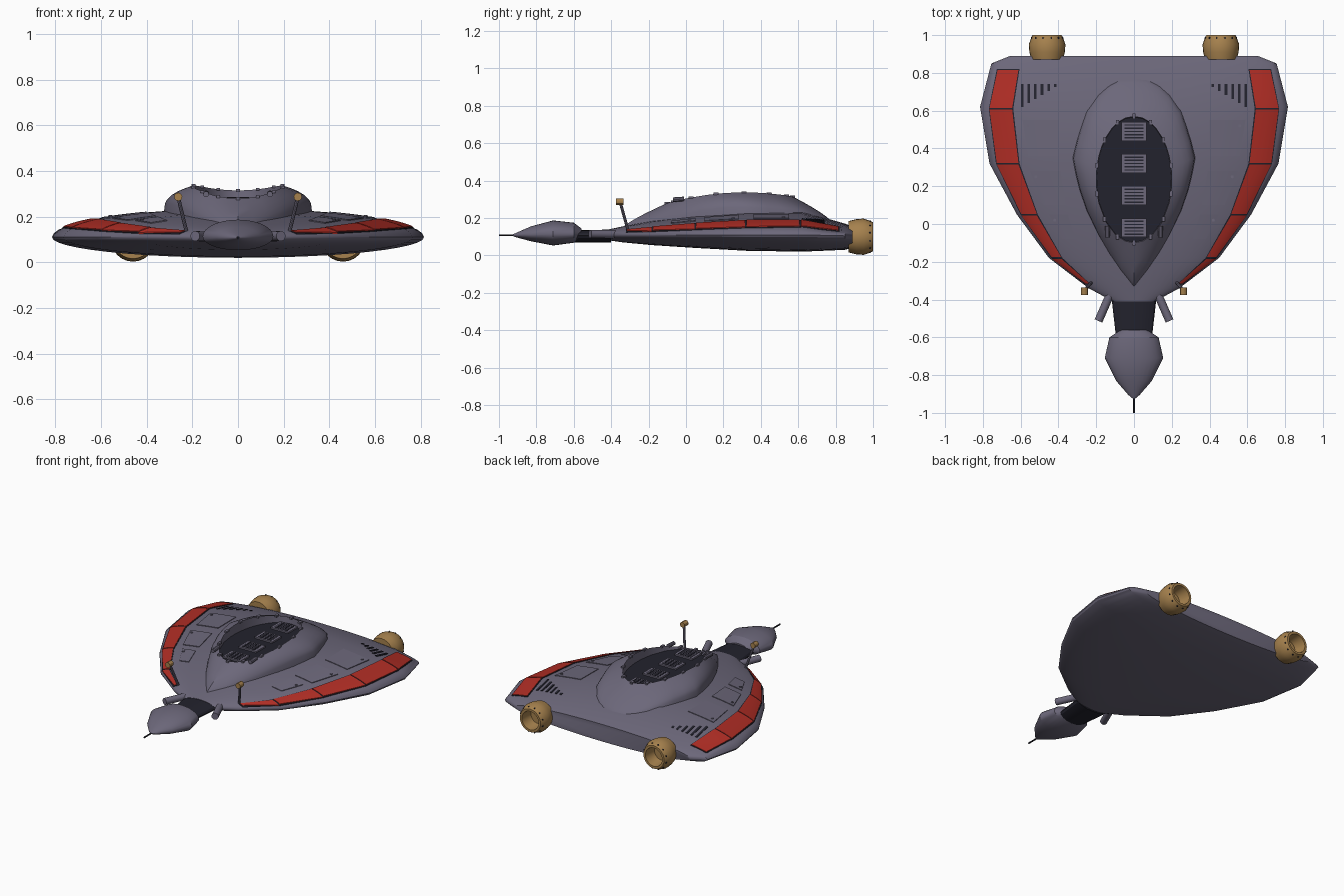
import bpy, bmesh, math
from mathutils import Vector

if "Cube" in bpy.data.objects:
    bpy.data.objects.remove(bpy.data.objects["Cube"])


def material(name, rgb):
    m = bpy.data.materials.new(name)
    m.diffuse_color = (*rgb, 1)
    m.use_nodes = True
    m.node_tree.nodes["Principled BSDF"].inputs["Base Color"].default_value = m.diffuse_color
    return m


GREY = material("hull grey", (0.150, 0.137, 0.195))
DARK = material("dark recess", (0.016, 0.016, 0.026))
RED = material("stripe red", (0.43, 0.026, 0.018))
GOLD = material("engine gold", (0.38, 0.22, 0.075))


def finish(name, bm, *mats):
    bmesh.ops.recalc_face_normals(bm, faces=bm.faces)
    me = bpy.data.meshes.new(name)
    bm.to_mesh(me)
    bm.free()
    for m in mats:
        me.materials.append(m)
    ob = bpy.data.objects.new(name, me)
    bpy.context.collection.objects.link(ob)
    return ob


def loft(name, rings, *mats, caps=True, end_mat=0):
    """Skin a list of closed rings that have equal point counts."""
    bm = bmesh.new()
    vs = [[bm.verts.new(p) for p in r] for r in rings]
    n = len(vs[0])
    for a, b in zip(vs, vs[1:]):
        for i in range(n):
            bm.faces.new((a[i], a[(i + 1) % n], b[(i + 1) % n], b[i]))
    if caps:
        bm.faces.new(vs[0])
        bm.faces.new(vs[-1]).material_index = end_mat
    return finish(name, bm, *mats)


def box(name, center, size, mat):
    bm = bmesh.new()
    bmesh.ops.create_cube(bm, size=1)
    for v in bm.verts:
        v.co = Vector(center) + Vector([v.co[i] * size[i] for i in range(3)])
    return finish(name, bm, mat)


def rod(name, a, b, r, mat, sides=12):
    a, b = Vector(a), Vector(b)
    q = (b - a).to_track_quat('Z', 'Y')
    circle = [q @ Vector((r * math.cos(k * math.tau / sides), r * math.sin(k * math.tau / sides), 0))
              for k in range(sides)]
    return loft(name, [[e + c for c in circle] for e in (a, b)], mat)


def section(y, w, top, bottom, edge, n=48):
    """Lens-shaped cross-section at y."""
    ring = []
    for i in range(n):
        a = math.tau * i / n
        s = math.sin(a)
        ring.append((w * math.cos(a), y, edge + s * ((top - edge) if s > 0 else (edge - bottom))))
    return ring


# Hull: y, half width, top, bottom, edge height
HULL = [(-0.41, 0.11, 0.14, 0.08, 0.11), (-0.34, 0.24, 0.155, 0.07, 0.11),
        (-0.18, 0.45, 0.185, 0.055, 0.11), (0.05, 0.62, 0.215, 0.04, 0.11),
        (0.32, 0.765, 0.235, 0.025, 0.11), (0.62, 0.815, 0.235, 0.02, 0.11),
        (0.85, 0.755, 0.17, 0.03, 0.105), (0.89, 0.655, 0.155, 0.04, 0.10)]
loft("hull", [section(*s) for s in HULL], GREY)


def hull_z(x, y):
    for a, b in zip(HULL, HULL[1:]):
        if y <= b[0]:
            break
    t = (y - a[0]) / (b[0] - a[0])
    w, top, edge = (a[k] + t * (b[k] - a[k]) for k in (1, 2, 4))
    return edge + (top - edge) * math.sqrt(max(0, 1 - (x / w) ** 2))


def plate(name, side, near, far, height, mat, n=6):
    """Thin plate draped on the hull; near and far are (y, inner x, outer x)."""
    bm = bmesh.new()
    rows = []
    for i in range(n + 1):
        y, x0, x1 = (p + (q - p) * i / n for p, q in zip(near, far))
        xs = [x0 + (x1 - x0) * j / n for j in range(n + 1)]
        rows.append([bm.verts.new((side * x, y, hull_z(x, y) + height)) for x in xs])
    for a, b in zip(rows, rows[1:]):
        for j in range(n):
            bm.faces.new((a[j], a[j + 1], b[j + 1], b[j]))
    bmesh.ops.recalc_face_normals(bm, faces=bm.faces)
    if sum(f.normal.z for f in bm.faces) < 0:
        bmesh.ops.reverse_faces(bm, faces=bm.faces)
    me_faces = bmesh.ops.extrude_face_region(bm, geom=bm.faces[:])
    for v in me_faces["geom"]:
        if isinstance(v, bmesh.types.BMVert):
            v.co.z -= 0.008
    return finish(name, bm, mat)


STRIPE = [(-0.32, 0.235, 0.255), (-0.18, 0.385, 0.435), (0.05, 0.515, 0.597),
          (0.32, 0.612, 0.727), (0.61, 0.645, 0.765), (0.82, 0.612, 0.722)]
PANELS = [((-0.08, 0.31, 0.38), (0.05, 0.35, 0.45)), ((0.10, 0.36, 0.48), (0.28, 0.39, 0.55)),
          ((0.36, 0.40, 0.56), (0.55, 0.40, 0.59))]
for s in (-1, 1):
    # Red edge stripes over dark seams
    for a, b in zip(STRIPE, STRIPE[1:]):
        plate("stripe_seam", s, (a[0], a[1] - 0.006, a[2] + 0.004), (b[0], b[1] - 0.006, b[2] + 0.004), 0.003, DARK)
        plate("red_stripe", s, (a[0] + 0.004, a[1], a[2]), (b[0] - 0.004, b[1], b[2]), 0.006, RED)
    # Raised access panels with a latch
    for a, b in PANELS:
        plate("hull_panel", s, a, b, 0.004, GREY)
        x, y = b[2] - 0.03, b[0] - 0.03
        z = hull_z(x, y)
        rod("panel_latch", (s * x, y, z), (s * x, y, z + 0.009), 0.008, GREY, 8)
    # Triangular bank of vent slots
    for k in range(6):
        x, y0 = 0.592 - 0.035 * k, 0.62 + 0.021 * k
        plate("hull_vent", s, (y0, x - 0.007, x + 0.007), (0.74, x - 0.007, x + 0.007), 0.003, DARK, 3)

# Raised dome with a sunken oval well
HALF = [(0, -0.34), (0.07, -0.25), (0.13, -0.16), (0.19, -0.055), (0.25, 0.07), (0.288, 0.18),
        (0.31, 0.27), (0.325, 0.35), (0.303, 0.44), (0.278, 0.52), (0.25, 0.6), (0.19, 0.685),
        (0.135, 0.735), (0.075, 0.768), (0, 0.775)]
outline = HALF + [(-x, y) for x, y in HALF[-2:0:-1]]
CY, RX, RY, FLOOR = 0.235, 0.2, 0.335, 0.275


def rim(a):
    return Vector((RX * math.cos(a), CY + RY * math.sin(a),
                   0.2975 + 0.0375 * math.cos(a) ** 2 + 0.0175 * math.sin(a)))


angles = [math.atan2((y - CY) / RY, x / RX) for x, y in outline]
rings = []
for t in (0, 0.04, 0.12, 0.28, 0.5, 0.75, 1):
    ring = []
    for (x, y), a in zip(outline, angles):
        base = Vector((x, y, hull_z(x, y) - 0.008))
        r = rim(a)
        p = base.lerp(r, t)
        p.z = base.z + (r.z - base.z) * t ** (0.3 + 0.5 * math.sin(a) ** 2)
        ring.append(p)
    rings.append(ring)
rings.append([(p.x * 0.99, CY + (p.y - CY) * 0.99, FLOOR) for p in rings[-1]])
loft("dome", rings, GREY, DARK, end_mat=1)

# Grilles on the well floor
for y in (-0.02, 0.15, 0.32, 0.49):
    box("grille", (0, y, FLOOR + 0.004), (0.13, 0.10, 0.012), GREY)
    for k in range(5):
        box("grille_slot", (0, y - 0.034 + 0.017 * k, FLOOR + 0.0105), (0.098, 0.007, 0.003), DARK)

# Small studs round the rim
for k in range(14):
    p = rim(math.tau * (k + 0.5) / 14)
    box("rim_stud", p, (0.016, 0.028, 0.012), GREY)

# Neck and head
loft("neck", [section(-0.60, 0.095, 0.135, 0.07, 0.105, 16), section(-0.40, 0.118, 0.138, 0.07, 0.108, 16)], DARK)
HEAD = [(-0.925, 0.006, 0.113, 0.103, 0.108), (-0.905, 0.03, 0.122, 0.096, 0.108),
        (-0.83, 0.095, 0.155, 0.076, 0.110), (-0.71, 0.155, 0.187, 0.053, 0.113),
        (-0.60, 0.13, 0.175, 0.068, 0.113), (-0.56, 0.07, 0.145, 0.085, 0.113)]
loft("head", [section(*h, 28) for h in HEAD], GREY)
rod("nose_probe", (0, -1.0, 0.108), (0, -0.9, 0.108), 0.005, DARK, 8)

# Engine profile: y, radius (outside, then back into the bore)
ENGINE = [(0.87, 0.084), (0.91, 0.094), (0.95, 0.097), (0.985, 0.085), (1.0, 0.077),
          (1.0, 0.062), (0.96, 0.058), (0.92, 0.05)]
for s in (-1, 1):
    # Engines with dark bolts
    cx, cz = 0.46 * s, 0.10
    ring_angles = [math.tau * k / 24 for k in range(24)]
    loft("engine", [[(cx + r * math.cos(a), y, cz + r * math.sin(a)) for a in ring_angles]
                    for y, r in ENGINE], GOLD)
    for k in range(12):
        a = math.tau * (k + 0.5) / 12
        d = Vector((math.cos(a), 0, math.sin(a)))
        c = Vector((cx, 0.984, cz))
        rod("engine_bolt", c + d * 0.078, c + d * 0.088, 0.005, DARK, 6)
    # Neck-side tubes
    rod("side_tube", (0.13 * s, -0.38, 0.113), (0.188 * s, -0.513, 0.115), 0.022, GREY, 16)
    # Sensor masts with gold tips
    rod("mast", (0.226 * s, -0.31, 0.135), (0.262 * s, -0.352, 0.285), 0.008, GREY, 8)
    rod("mast_tip", (0.262 * s, -0.375, 0.287), (0.262 * s, -0.335, 0.287), 0.018, GOLD, 12)
    # Short pods at the front of the rim
    rod("rim_pod", (0.14 * s, -0.07, 0.298), (0.14 * s, -0.01, 0.302), 0.013, GREY, 10)

# Smooth shading with sharp edges kept
for ob in bpy.context.scene.objects:
    ob.select_set(True)
bpy.context.view_layer.objects.active = bpy.data.objects["hull"]
bpy.ops.object.shade_smooth_by_angle(angle=math.radians(30))
